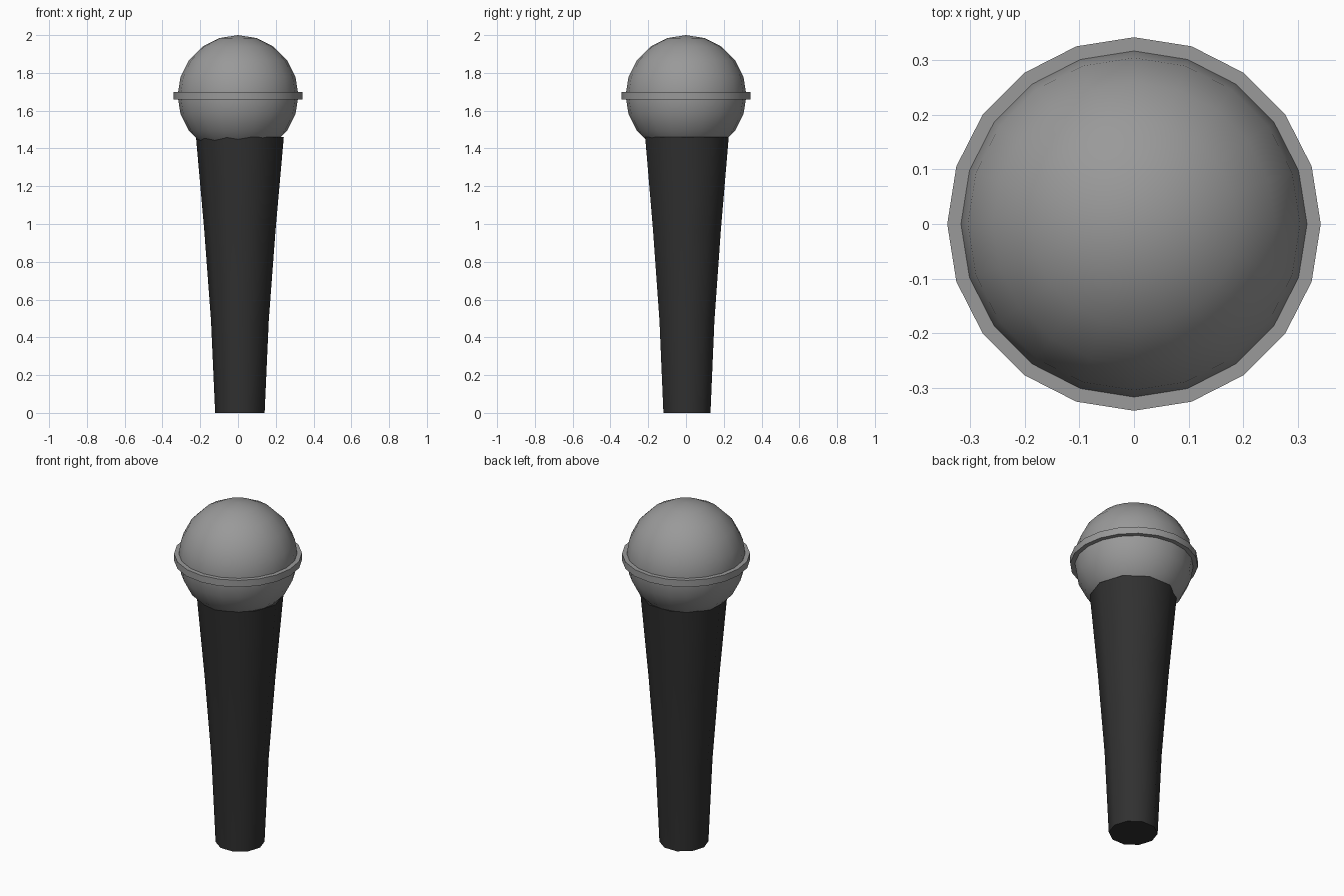
import bpy, bmesh, math

if "Cube" in bpy.data.objects:
    bpy.data.objects.remove(bpy.data.objects["Cube"])


def material(name, value):
    m = bpy.data.materials.new(name)
    m.diffuse_color = (value, value, value, 1)
    m.use_nodes = True
    m.node_tree.nodes["Principled BSDF"].inputs["Base Color"].default_value = m.diffuse_color
    return m


grey = material("mesh grey", 0.32)
black = material("handle black", 0.03)


def lathe(name, profile, sides, mat, centre=(0, 0)):
    """Revolve (radius, z) points, bottom to top; zero radius makes a pole."""
    bm = bmesh.new()
    rings = []
    for r, z in profile:
        if r < 1e-5:
            rings.append([bm.verts.new((*centre, z))] * sides)
        else:
            rings.append([bm.verts.new((centre[0] + r * math.cos(2 * math.pi * i / sides),
                                        centre[1] + r * math.sin(2 * math.pi * i / sides), z))
                          for i in range(sides)])
    for low, high in zip(rings, rings[1:]):
        for i in range(sides):
            j = (i + 1) % sides
            quad = list(dict.fromkeys((low[i], low[j], high[j], high[i])))
            bm.faces.new(quad)
    if profile[0][0] > 1e-5:
        bm.faces.new(rings[0][::-1])
    if profile[-1][0] > 1e-5:
        bm.faces.new(rings[-1])
    me = bpy.data.meshes.new(name)
    bm.to_mesh(me)
    bm.free()
    me.materials.append(mat)
    ob = bpy.data.objects.new(name, me)
    bpy.context.collection.objects.link(ob)
    bpy.ops.object.select_all(action='DESELECT')
    ob.select_set(True)
    bpy.context.view_layer.objects.active = ob
    bpy.ops.object.shade_smooth_by_angle(angle=math.radians(40))
    return ob


# Round head: sphere of 18 degree steps
R, Z = 0.32, 1.68
head = [(R * math.sin(math.radians(18 * k)), Z - R * math.cos(math.radians(18 * k)))
        for k in range(11)]
lathe("head", head, 20, grey)

# Band around the widest part of the head
lathe("head_band", [(0.342, 1.66), (0.342, 1.70)], 20, grey)

# Tapered ten-sided handle, set very slightly off centre
lathe("handle", [(0.131, 0), (0.153, 0.49), (0.189, 0.97), (0.2325, 1.46)], 10, black,
      (0.01, 0.005))
